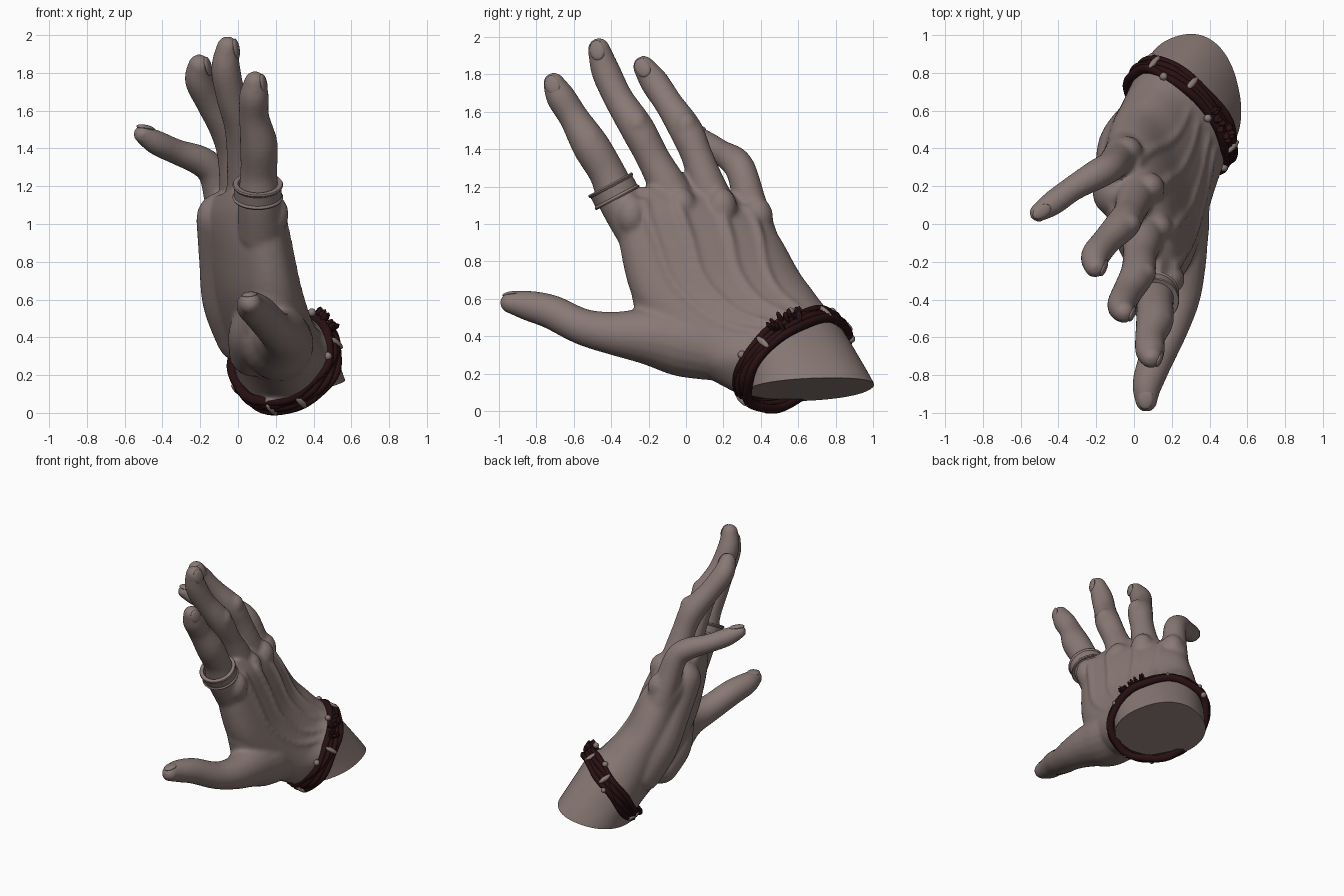
import bpy, bmesh, math, random
from mathutils import Vector as V, Matrix

if "Cube" in bpy.data.objects:
    bpy.data.objects.remove(bpy.data.objects["Cube"])
random.seed(4)

def mat(name, col):
    m = bpy.data.materials.new(name)
    m.diffuse_color = (*col, 1)
    m.use_nodes = True
    m.node_tree.nodes["Principled BSDF"].inputs["Base Color"].default_value = m.diffuse_color
    return m
SKIN = mat("warm grey skin", (0.25, 0.19, 0.178))
DARK = mat("dark maroon cord", (0.021, 0.005, 0.006))

def obj(name, bm, material):
    bmesh.ops.recalc_face_normals(bm, faces=bm.faces)
    me = bpy.data.meshes.new(name)
    bm.to_mesh(me)
    bm.free()
    me.materials.append(material)
    o = bpy.data.objects.new(name, me)
    bpy.context.collection.objects.link(o)
    return o

def smooth(o, deg=40):
    bpy.ops.object.select_all(action='DESELECT')
    o.select_set(True)
    bpy.context.view_layer.objects.active = o
    bpy.ops.object.shade_smooth_by_angle(angle=math.radians(deg))

def spline(rows, t):
    """Catmull-Rom through rows of numbers"""
    n = len(rows)
    i = min(int(t), n - 2)
    u = t - i
    p = [rows[max(0, min(n - 1, i + k))] for k in (-1, 0, 1, 2)]
    return [0.5 * (2*b + (c-a)*u + (2*a-5*b+4*c-d)*u*u + (3*b-a-3*c+d)*u**3) for a, b, c, d in zip(*p)]

def skin_rings(bm, rings, closed=False):
    vs = [[bm.verts.new(p) for p in r] for r in rings]
    n = len(vs[0])
    pairs = list(zip(vs, vs[1:])) + ([(vs[-1], vs[0])] if closed else [])
    for r, s in pairs:
        for k in range(n):
            bm.faces.new((r[k], r[(k+1) % n], s[(k+1) % n], s[k]))
    if not closed:
        bm.faces.new(vs[0][::-1])
        bm.faces.new(vs[-1])

def tube(bm, pts, n=20, per=6):
    """Round tube with hemispherical ends through (x, y, z, radius) points"""
    m = (len(pts) - 1) * per
    s = [spline(pts, i / per) for i in range(m + 1)]
    c = [V(p[:3]) for p in s]
    rings = []
    def ring(o, t, r):
        a = t.cross(V((1, 0, 0.9))).normalized()
        b = a.cross(t)
        rings.append([o + (a*math.cos(k*math.tau/n) + b*math.sin(k*math.tau/n))*r for k in range(n)])
    for i in range(m + 1):
        t = (c[min(i+1, m)] - c[max(i-1, 0)]).normalized()
        r = s[i][3]
        if i == 0:
            for q in (80, 60, 40, 20):
                ring(c[i] - t*r*math.sin(math.radians(q)), t, r*math.cos(math.radians(q)))
        ring(c[i], t, r)
        if i == m:
            for q in (20, 40, 60, 80):
                ring(c[i] + t*r*math.sin(math.radians(q)), t, r*math.cos(math.radians(q)))
    skin_rings(bm, rings)

def ball(bm, pos, size, axes=None, seg=16):
    M = Matrix.Translation(pos) @ (axes.to_4x4() if axes else Matrix()) @ Matrix.Diagonal((*size, 1))
    bmesh.ops.create_uvsphere(bm, u_segments=seg, v_segments=seg//2, radius=1, matrix=M)

def frame(z, x):
    z = V(z).normalized()
    x = V(x)
    x = (x - z*x.dot(z)).normalized()
    return Matrix((x, z.cross(x), z)).transposed()

# Palm and wrist sections: centre, half width (thumb to little finger), half thickness (palm to back)
SEC = [
    (.33, .67, .01, -.08, .34, .01, .25, .08, .06),
    (.30, .65, .12, -.08, .34, .01, .25, .08, .06),
    (.25, .57, .27, -.192, .25, .09, .148, .053, .21),
    (.17, .38, .42, -.16, .30, .19, .19, .05, .09),
    (.10, .18, .64, -.13, .42, .10, .19, .04, .04),
    (.055, .08, .88, -.13, .42, .03, .165, .06, .04),
    (.02, .03, 1.06, -.13, .38, -.02, .145, .05, .02),
    (.0, -.01, 1.17, -.10, .30, -.03, .09, .03, .01)]

def palm_pt(t, ang, k=1.0):
    s = spline(SEC, t)
    f = lambda v: math.copysign(abs(v)**0.88, v)
    return V(s[:3]) + k*(V(s[3:6])*f(math.cos(ang)) + V(s[6:9])*f(math.sin(ang)))

bm = bmesh.new()
skin_rings(bm, [[palm_pt(i/6, k*math.tau/48) for k in range(48)] for i in range(43)])

# Fingers, thumb, web and palm pads
FING = {
    "index": [(.12, -.25, .95, .12), (.11, -.36, 1.13, .112), (.11, -.42, 1.27, .098), (.11, -.51, 1.42, .1),
              (.085, -.60, 1.57, .08), (.085, -.67, 1.68, .079), (.09, -.705, 1.75, .06)],
    "middle": [(.05, 0, .98, .125), (.045, -.08, 1.17, .108), (.03, -.17, 1.34, .09), (.02, -.26, 1.51, .092),
               (-.035, -.36, 1.67, .08), (-.065, -.43, 1.82, .078), (-.055, -.465, 1.935, .06)],
    "ring": [(.01, .22, .98, .12), (.0, .13, 1.17, .1), (-.025, .06, 1.36, .085), (-.06, 0, 1.5, .09),
             (-.145, -.09, 1.64, .077), (-.205, -.17, 1.76, .077), (-.205, -.225, 1.84, .06)],
    "little": [(-.05, .39, .93, .1), (-.09, .34, 1.12, .088), (-.13, .30, 1.27, .082), (-.20, .26, 1.335, .08),
               (-.32, .19, 1.38, .068), (-.43, .11, 1.43, .066), (-.505, .06, 1.475, .05)],
    "thumb": [(.24, .3, .31, .16), (.21, 0, .37, .19), (.23, -.2, .4, .155), (.235, -.38, .415, .118),
              (.19, -.55, .45, .098), (.115, -.72, .53, .092), (.07, -.85, .565, .08), (.065, -.935, .58, .06)]}
for p in FING.values():
    tube(bm, p)
tube(bm, [(.19, -.1, .48, .16), (.17, -.17, .62, .12), (.14, -.2, .85, .12)])
tube(bm, [(.08, .2, .32, .13), (.1, .05, .42, .15), (.13, -.06, .52, .13)])
tube(bm, [(.03, .51, .41, .15), (-.03, .41, .6, .16), (-.06, .28, .83, .148), (-.08, .17, 1.03, .142)])

# Tendons and knuckles on the back of the hand
for a0, a1 in ((112, 140), (98, 106), (84, 76), (70, 42)):
    tube(bm, [(*palm_pt(t, math.radians(a0 + (a1-a0)*(t-2.6)/3.4), .935), .022 + .004*(t-2.6))
              for t in (2.6, 3.4, 4.2, 5, 5.7, 6.1)], 10, 5)
for n, k in (("index", .07), ("middle", .075), ("ring", .075), ("little", .035)):
    p = V(FING[n][0][:3]).lerp(V(FING[n][1][:3]), .55)
    ball(bm, p + V((k, .02, .0)), (.085, .085, .11))
for n in ("index", "middle", "ring"):
    p = FING[n][3]
    ball(bm, V(p[:3]) + V((.035, 0, .02)), (.064, .064, .08))

hand = obj("hand", bm, SKIN)
rm = hand.modifiers.new("fuse", 'REMESH')
rm.mode = 'VOXEL'
rm.voxel_size = 0.013
sm = hand.modifiers.new("soften", 'SMOOTH')
sm.factor = 0.5
sm.iterations = 9
dg = bpy.context.evaluated_depsgraph_get()
done = bpy.data.meshes.new_from_object(hand.evaluated_get(dg))
hand.modifiers.clear()

# Flat oblique cut at the end of the wrist
bm = bmesh.new()
bm.from_mesh(done)
bmesh.ops.bisect_plane(bm, geom=bm.verts[:] + bm.edges[:] + bm.faces[:], plane_co=(.3, .65, .115),
                       plane_no=(.22, .07, -.97), clear_outer=True)
bmesh.ops.holes_fill(bm, edges=[e for e in bm.edges if e.is_boundary], sides=0)
bm.to_mesh(hand.data)
bm.free()
smooth(hand, 50)

# Nails, sunk into the fingertips
NAIL = {"index": (1, -.25, -.1), "middle": (1, -.25, -.1), "ring": (1, -.25, .0), "little": (.4, .1, 1), "thumb": (-.1, -.1, 1)}
for n, d in NAIL.items():
    p, q = V(FING[n][-2][:3]), V(FING[n][-1][:3])
    t = (q - p).normalized()
    d = frame(t, d).col[0]
    F = frame(t - d*.3, d)
    r = FING[n][-1][3]
    bm = bmesh.new()
    ball(bm, q + d*r*.77, (.016, r*.7, .055), F)
    smooth(obj(n + "_nail", bm, SKIN))

# Finger ring: flat band with two raised rims
F = frame((0, -.47, .88), (1, 0, 0))
C = V((.105, -.385, 1.175))
prof = [(.105, -.045), (.13, -.045), (.134, -.037), (.13, -.029), (.126, -.025), (.126, .025),
        (.13, .029), (.134, .037), (.13, .045), (.105, .045)]
bm = bmesh.new()
skin_rings(bm, [[C + F @ V((r*math.cos(k*math.tau/64), r*math.sin(k*math.tau/64), h)) for r, h in prof]
                for k in range(64)], True)
smooth(obj("finger_ring", bm, SKIN))

# Bracelet: ellipse around the wrist
BC, U, W = V((.25, .57, .275)), V((-.225, .29, .105)), V((.17, .06, .24))
N = U.cross(W).normalized()
def brace(deg, h=0, k=.92):
    a = math.radians(deg)
    return BC + k*(U*math.cos(a) + W*math.sin(a)) + N*h

def out_dir(deg):
    return (brace(deg) - BC).normalized()

# Wrapped cords
bm = bmesh.new()
for j, h in enumerate((-.042, -.016, .012, .04)):
    rings = []
    for i in range(120):
        d = i*3
        wob = .006*math.sin(math.radians(d*5 + j*95))
        c = brace(d, h + wob, .915 + .015*math.sin(math.radians(d*7 + j*130)))
        o = out_dir(d)
        rings.append([c + o*math.cos(k*math.tau/10)*.027 + N*math.sin(k*math.tau/10)*.022 for k in range(10)])
    skin_rings(bm, rings, True)
smooth(obj("bracelet_cords", bm, DARK), 60)

# Knot with frayed ends on the back of the wrist
bm = bmesh.new()
for i in range(12):
    d = 106 + random.uniform(-14, 14)
    o = out_dir(d)
    dr = (o + N*random.uniform(-.9, .3) + V([random.uniform(-.4, .4) for _ in range(3)])).normalized()
    ball(bm, brace(d, random.uniform(-.04, .03), .95) + dr*.02, (.022, .013, .042), frame(dr, N), 8)
smooth(obj("bracelet_knot", bm, DARK), 60)

# Clasps across the cords and loose beads
bm = bmesh.new()
for d in (22, 65, 135, 215, 248, 300):
    ball(bm, brace(d, 0, .985), (.016, .018, .05), frame(N, out_dir(d)), 12)
for d, h in ((40, -.06), (95, -.07), (158, -.06), (10, .05)):
    ball(bm, brace(d, h, .95), (.022, .022, .022), None, 12)
smooth(obj("bracelet_beads", bm, SKIN), 60)
